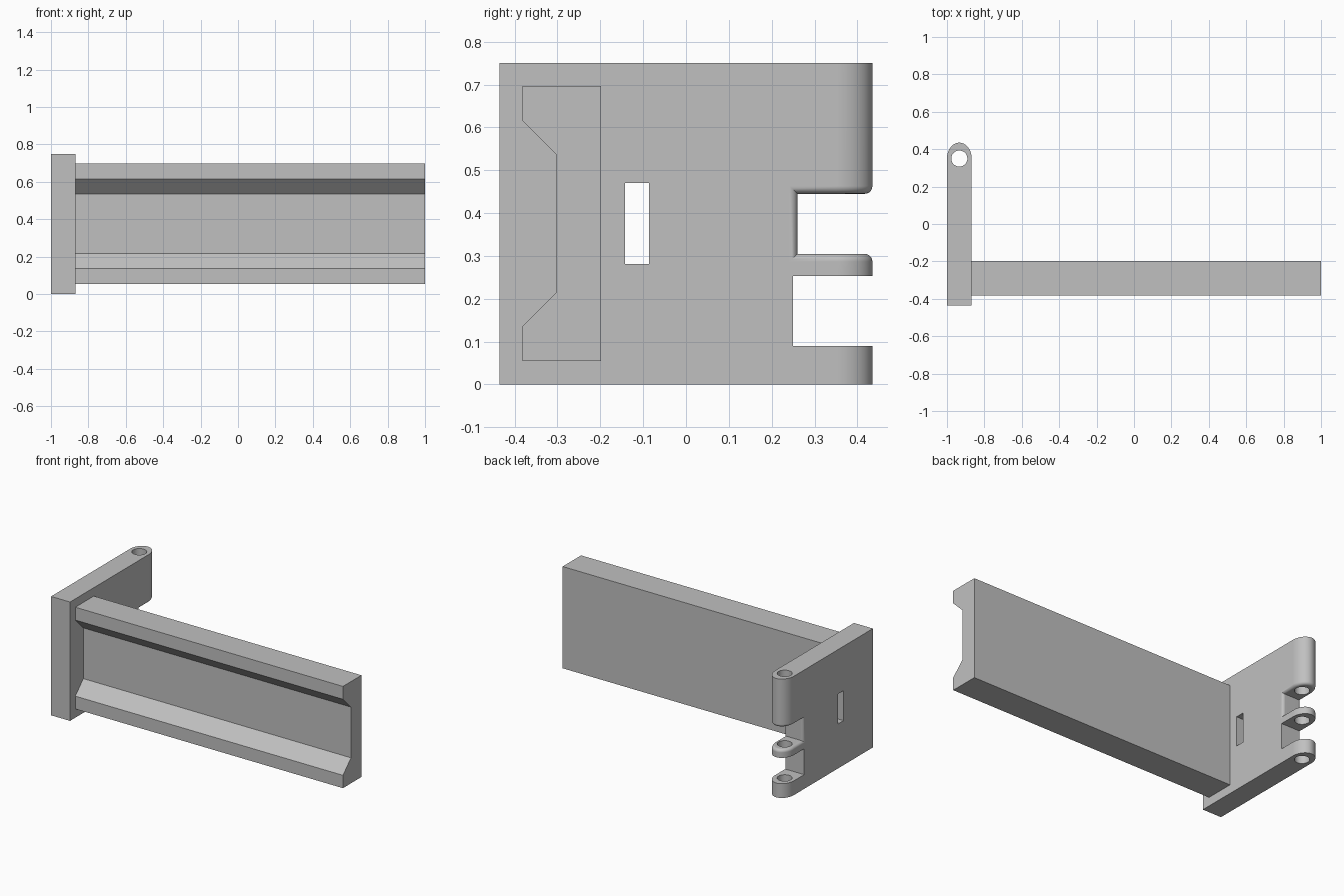
import bpy, bmesh, math
from mathutils import Vector

if "Cube" in bpy.data.objects:
    bpy.data.objects.remove(bpy.data.objects["Cube"], do_unlink=True)

grey = bpy.data.materials.new("plain grey")
grey.use_nodes = True
colour = (0.53, 0.53, 0.53, 1)
grey.diffuse_color = colour
grey.node_tree.nodes["Principled BSDF"].inputs["Base Color"].default_value = colour


def prism(name, outline, direction):
    """Extrude a closed outline along a direction."""
    bm = bmesh.new()
    face = bm.faces.new([bm.verts.new(p) for p in outline])
    moved = bmesh.ops.extrude_face_region(bm, geom=[face])["geom"]
    bmesh.ops.translate(bm, vec=Vector(direction),
                        verts=[v for v in moved if isinstance(v, bmesh.types.BMVert)])
    bmesh.ops.recalc_face_normals(bm, faces=bm.faces)
    mesh = bpy.data.meshes.new(name)
    bm.to_mesh(mesh)
    bm.free()
    mesh.materials.append(grey)
    obj = bpy.data.objects.new(name, mesh)
    bpy.context.collection.objects.link(obj)
    return obj


def activate(obj):
    bpy.ops.object.select_all(action="DESELECT")
    obj.select_set(True)
    bpy.context.view_layer.objects.active = obj


def cut(obj, cutter):
    mod = obj.modifiers.new("cut", "BOOLEAN")
    mod.operation, mod.solver, mod.object = "DIFFERENCE", "EXACT", cutter
    activate(obj)
    bpy.ops.object.modifier_apply(modifier=mod.name)
    bpy.data.objects.remove(cutter, do_unlink=True)


def through_cutter(y0, y1, z0, z1):
    """Box that passes through the plate's thickness."""
    corners = [(-1.1, y0, z0), (-1.1, y1, z0), (-1.1, y1, z1), (-1.1, y0, z1)]
    return prism("cutter", corners, (0.4, 0, 0))


# Hinge plate with a rounded knuckle end
mid, half, pivot, end, height = -0.934, 0.066, 0.35, 0.435, 0.75
steps = 32
outline = [(mid - half, -end, 0), (mid + half, -end, 0)]
for i in range(steps + 1):
    a = math.pi * i / steps
    outline.append((mid + half * math.cos(a), pivot + (end - pivot) * math.sin(a), 0))
plate = prism("hinge_plate", outline, (0, 0, height))

# Knuckle gaps and the slot
wall, low, high = 0.26, 0.305, 0.445
cut(plate, through_cutter(wall, 0.6, low, high))
cut(plate, through_cutter(0.25, 0.6, 0.09, 0.253))
cut(plate, through_cutter(-0.142, -0.086, 0.281, 0.47))

# Round the rim of the upper gap
bm = bmesh.new()
bm.from_mesh(plate.data)


def near(edge, axis, value):
    return all(abs(v.co[axis] - value) < 1e-4 for v in edge.verts)


rim = []
for e in bm.edges:
    if any(v.co.y < wall - 1e-3 for v in e.verts):
        continue
    on_wall = near(e, 1, wall)
    on_shelf = near(e, 2, low) or near(e, 2, high)
    upright = on_wall and abs(e.verts[0].co.x - e.verts[1].co.x) < 1e-4
    inside_gap = all(low - 1e-3 < v.co.z < high + 1e-3 for v in e.verts)
    if (on_shelf and not on_wall) or (upright and inside_gap):
        rim.append(e)
bmesh.ops.bevel(bm, geom=rim, offset=0.018, offset_type="OFFSET", segments=5,
                profile=0.5, affect="EDGES", clamp_overlap=False)
bm.to_mesh(plate.data)
bm.free()

# Pin hole through all the knuckles
ring = [(mid + 0.043 * math.cos(math.tau * i / 40),
         pivot + 0.043 * math.sin(math.tau * i / 40), -0.1) for i in range(40)]
cut(plate, prism("cutter", ring, (0, 0, 1)))
activate(plate)
bpy.ops.object.shade_smooth_by_angle(angle=math.radians(30))
normals = plate.modifiers.new("even normals", "WEIGHTED_NORMAL")
normals.keep_sharp = True

# Long arm with a channel along its front
back, front, channel, centre = -0.198, -0.382, -0.302, 0.376
lower = [(back, 0.321), (front, 0.321), (front, 0.24), (channel, 0.16)]
profile = [(y, centre - h) for y, h in lower] + [(y, centre + h) for y, h in reversed(lower)]
prism("channel_arm", [(-0.88, y, z) for y, z in profile], (1.88, 0, 0))
